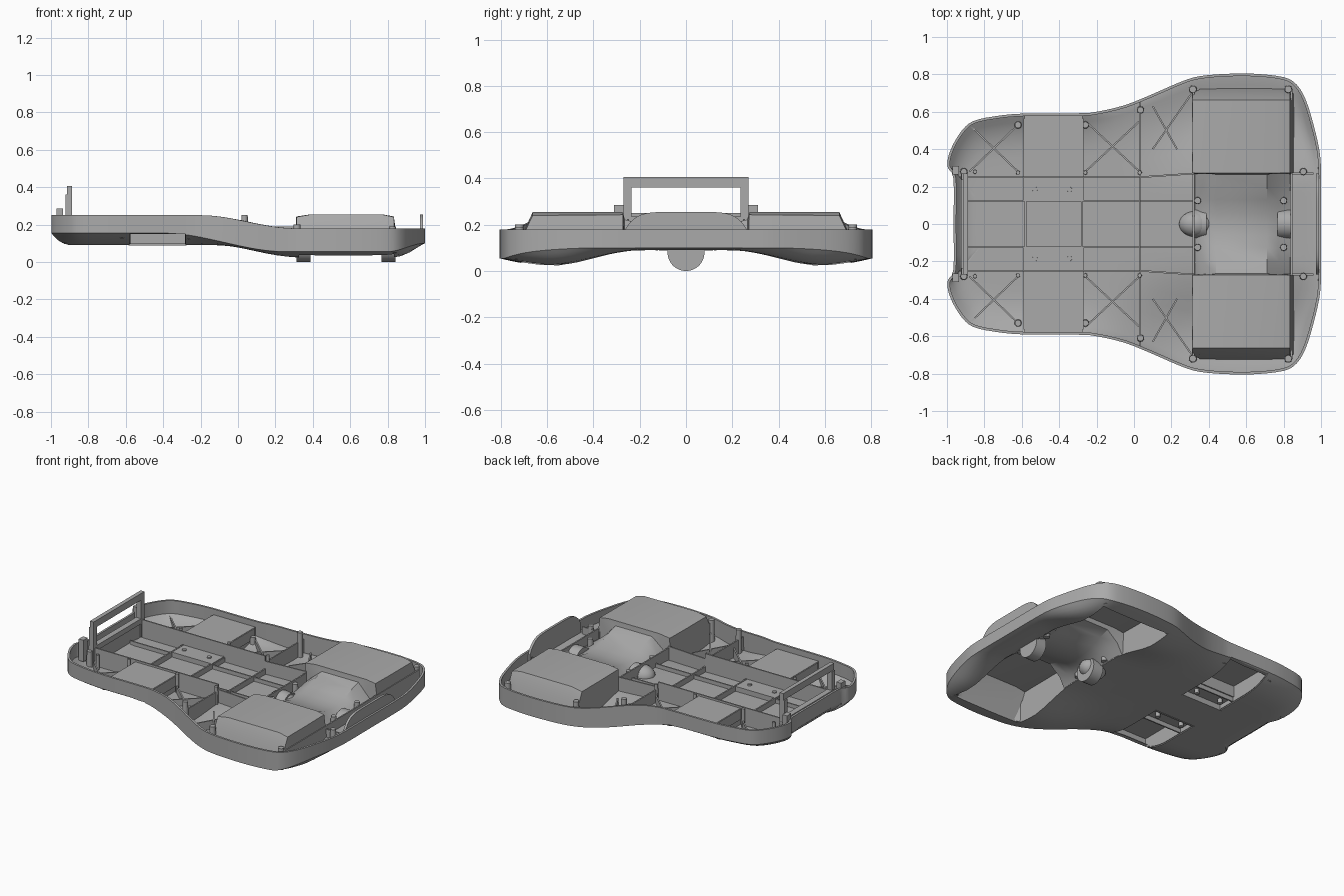
import bpy, bmesh, math
from mathutils import Matrix, Vector

old = bpy.data.objects.get("Cube")
if old:
    bpy.data.objects.remove(old, do_unlink=True)

grey = bpy.data.materials.new("moulded grey")
grey.use_nodes = True
grey.diffuse_color = (0.4, 0.4, 0.4, 1)
grey.node_tree.nodes["Principled BSDF"].inputs["Base Color"].default_value = (0.4, 0.4, 0.4, 1)

# Half outline of the tray, from its narrow end to its wide end
HALF = [(-.965, 0), (-.965, .24), (-.995, .3), (-.995, .35), (-.97, .42), (-.92, .5), (-.86, .55),
        (-.75, .575), (-.6, .59), (-.3, .592), (-.2, .6), (-.05, .635), (.1, .695),
        (.25, .76), (.35, .79), (.5, .803), (.65, .803), (.8, .785), (.87, .745),
        (.92, .66), (.96, .53), (.99, .4), (1, .28), (1, 0)]


def smooth(v, a, b):
    s = min(1, max(0, (v - a) / (b - a)))
    return s * s * (3 - 2 * s)


def rim_z(x):
    return .25 - .07 * smooth(x, -.2, .3)


def chine_z(x):
    return .155 - .1 * smooth(x, -.4, .25) + .045 * smooth(x, .8, 1)


def skin_z(x, y, t):
    base = .09 - .07 * smooth(x, -.15, .33) * smooth(abs(y), .2, .6)
    e = 1 - (max(0, t - .6) / .4) ** 2.5
    return chine_z(x) + (base - chine_z(x)) * e


def half_width(x):
    for (xa, ya), (xb, yb) in zip(HALF, HALF[1:]):
        if xa <= x <= xb and xb > xa:
            return ya + (yb - ya) * (x - xa) / (xb - xa)
    return .4


def floor_z(x, y):
    t = max(abs(y) / half_width(x), (abs(x) - .7) / .3)
    return skin_z(x, y, min(1, t))


def finish(name, bm, thick=0, offset=0, angle=30):
    mesh = bpy.data.meshes.new(name)
    bm.to_mesh(mesh)
    bm.free()
    mesh.materials.append(grey)
    ob = bpy.data.objects.new(name, mesh)
    bpy.context.collection.objects.link(ob)
    bpy.ops.object.select_all(action='DESELECT')
    ob.select_set(True)
    bpy.context.view_layer.objects.active = ob
    if thick:
        mod = ob.modifiers.new("thickness", 'SOLIDIFY')
        mod.thickness, mod.offset = thick, offset
        bpy.ops.object.modifier_apply(modifier=mod.name)
    if angle:
        bpy.ops.object.shade_smooth_by_angle(angle=math.radians(angle))
    return ob


def add_box(bm, x0, x1, y0, y1, z0, z1):
    mid = Vector((x0 + x1, y0 + y1, z0 + z1)) / 2
    m = Matrix.Translation(mid) @ Matrix.Diagonal((x1 - x0, y1 - y0, z1 - z0, 1))
    bmesh.ops.create_cube(bm, size=1, matrix=m)


def loft(bm, rows, closed=False):
    grid = [[bm.verts.new(p) for p in row] for row in rows]
    n = len(grid[0])
    for a, b in zip(grid, grid[1:]):
        for i in range(n if closed else n - 1):
            j = (i + 1) % n
            bm.faces.new((a[i], a[j], b[j], b[i]))


# Outer shell: smooth closed outline, wall, then floor rings closing on a centre line
loop = HALF + [(x, -y) for x, y in HALF[-2:0:-1]]
ring = []
for i in range(len(loop)):
    p0, p1, p2, p3 = [Vector(loop[(i + k) % len(loop)]) for k in (-1, 0, 1, 2)]
    for s in (0, 1 / 3, 2 / 3):
        p = p1 + .5 * s * (p2 - p0 + s * (2 * p0 - 5 * p1 + 4 * p2 - p3 + s * (3 * p1 - p0 - 3 * p2 + p3)))
        ring.append(p)
rows = [[(p.x, p.y, rim_z(p.x)) for p in ring]]
for t in (1, .97, .93, .88, .8, .7, .6, .5, .4, .3, .2, 0):
    row = []
    for p in ring:
        cx = max(-.7, min(.7, p.x))
        x, y = cx + (p.x - cx) * t, p.y * t
        row.append((x, y, skin_z(x, y, t)))
    rows.append(row)
bm = bmesh.new()
loft(bm, rows, closed=True)
bmesh.ops.remove_doubles(bm, verts=bm.verts, dist=.0002)
shell = finish("tray_shell", bm, .014, -1, 0)

# Openings under the wheel wells and the two side pockets
bm = bmesh.new()
add_box(bm, .325, .835, -.71, .71, -.1, .15)
for s in (-1, 1):
    add_box(bm, -.58, -.28, min(s * .13, s * .8), max(s * .13, s * .8), -.1, .15)
cutter = finish("opening_cutter", bm, angle=0)
cutter.hide_render = True
mod = shell.modifiers.new("openings", 'BOOLEAN')
mod.operation, mod.solver, mod.object = 'DIFFERENCE', 'EXACT', cutter
bpy.ops.object.select_all(action='DESELECT')
shell.select_set(True)
bpy.context.view_layer.objects.active = shell
bpy.ops.object.modifier_apply(modifier=mod.name)
bpy.data.objects.remove(cutter, do_unlink=True)
bpy.ops.object.shade_smooth_by_angle(angle=math.radians(30))

# Wheel well: two raised boxes joined by a low waisted saddle
BOX = [(.315, 0), (.315, .94), (.39, 1), (.77, 1), (.83, .94), (.85, 0)]
SADDLE = [(.325, 0), (.36, .5), (.44, 1), (.71, 1), (.77, .5), (.84, 0)]
END = [(.36, 0), (.36, 0), (.4, 0), (.77, 0), (.8, 0), (.8, 0)]


def well_row(y, prof, top):
    row = []
    for x, h in prof:
        low = floor_z(x, y) + .004
        row.append((x, y, low + (top - low) * h))
    return row


half = [(.72, END, .1), (.695, BOX, .17), (.66, BOX, .25), (.45, BOX, .25), (.275, BOX, .25),
        (.27, SADDLE, .22), (.2, SADDLE, .2), (.13, SADDLE, .17), (.06, SADDLE, .15)]
stations = half + [(0, SADDLE, .145)] + [(-y, p, z) for y, p, z in reversed(half)]
bm = bmesh.new()
loft(bm, [well_row(*s) for s in stations])
bmesh.ops.remove_doubles(bm, verts=bm.verts, dist=.0002)
bmesh.ops.recalc_face_normals(bm, faces=bm.faces)
finish("wheel_well", bm, .01)


# Ribs are thin sheets whose lower edge follows the floor
def rib(bm, a, b, top, n=12):
    low, high = [], []
    for i in range(n + 1):
        x, y = Vector(a).lerp(Vector(b), i / n)
        z = floor_z(x, y) + .006
        low.append((x, y, z))
        high.append((x, y, max(z + .004, top(x, y) if callable(top) else top)))
    loft(bm, [low, high])


bm = bmesh.new()
for s in (-1, 1):
    rib(bm, (-.93, s * .25), (.03, s * .25), .225)
    rib(bm, (.03, s * .25), (.32, s * .27), .19)
    rib(bm, (-.89, s * .125), (.32, s * .125), .13)
    rib(bm, (.83, s * .27), (.96, s * .27), .15)
    for x, top in ((-.58, .2), (-.28, .2), (.03, .185)):
        rib(bm, (x, s * .25), (x, s * (half_width(x) - .01)), top)
    for x0, x1, y1 in ((-.88, -.62, .53), (-.26, .03, .55)):
        rib(bm, (x0, s * .28), (x1, s * y1), .15)
        rib(bm, (x0, s * y1), (x1, s * .28), .15)
    rib(bm, (.1, s * .63), (.23, s * .4), .12)
    rib(bm, (.1, s * .4), (.31, s * .7), .12)
for x in (-.58, -.28, .03):
    rib(bm, (x, -.25), (x, .25), .14)
rib(bm, (-.9, -.27), (-.9, .27), .2)
rib(bm, (.318, -.73), (.318, .73), .18)
rib(bm, (.842, -.72), (.842, .72), .17)
finish("stiffening_ribs", bm, .009, angle=0)

# Curved lip standing at the wide end
bm = bmesh.new()
rib(bm, (.98, -.27), (.98, .27), lambda x, y: .165 + .09 * (1 - abs(y / .271) ** 6), 36)
finish("end_lip", bm, .016)

# Side pockets: high deck, step and low screw shelf
bm = bmesh.new()
for s in (-1, 1):
    for y0, y1, z0, z1 in ((.25, .577, .2, .212), (.25, .262, .125, .21),
                           (.12, .262, .125, .137), (.12, .132, .088, .135)):
        add_box(bm, -.585, -.275, min(s * y0, s * y1), max(s * y0, s * y1), z0, z1)
    for x0 in (-.59, -.28):
        add_box(bm, x0, x0 + .01, min(s * .12, s * .25), max(s * .12, s * .25), .09, .135)
        add_box(bm, x0, x0 + .01, min(s * .25, s * .565), max(s * .25, s * .565), .14, .21)
finish("side_pockets", bm, angle=0)

# Screw bosses and posts: position, radius and height
BOSSES = [(-.62, .53, .02, .17), (-.26, .53, .02, .17), (-.91, .28, .02, .21), (-.85, .28, .012, .2),
          (-.62, .275, .012, .23), (-.26, .275, .012, .23), (.03, .275, .012, .22),
          (.035, .61, .02, .25), (.315, .72, .022, .2), (.825, .72, .022, .19), (.905, .28, .02, .17),
          (.34, .125, .02, .17), (.8, .125, .02, .17), (-.53, .185, .016, .145), (-.345, .185, .016, .145)]
bm = bmesh.new()
for x, y, r, top in BOSSES:
    for s in (-1, 1):
        low = floor_z(x, y) + .005
        m = Matrix.Translation((x, s * y, (low + top) / 2))
        bmesh.ops.create_cone(bm, cap_ends=True, segments=16, radius1=r, radius2=r * .85, depth=top - low, matrix=m)
finish("screw_bosses", bm)

# Axle bearings below the floor with domes above
bm = bmesh.new()
for x in (.35, .805):
    m = Matrix.Translation((x, 0, .08)) @ Matrix.Rotation(math.pi / 2, 4, 'Y')
    bmesh.ops.create_cone(bm, cap_ends=True, segments=32, radius1=.08, radius2=.08, depth=.075, matrix=m)
m = Matrix.Translation((.33, 0, .1)) @ Matrix.Diagonal((.09, .07, .065, 1))
bmesh.ops.create_uvsphere(bm, u_segments=24, v_segments=12, radius=1, matrix=m)
finish("axle_bearings", bm)

# Upright handle frame with its side brackets
bm = bmesh.new()
add_box(bm, -.915, -.887, -.27, .27, .36, .405)
add_box(bm, -.925, -.887, -.27, .27, .2, .235)
for s in (-1, 1):
    add_box(bm, -.922, -.887, min(s * .235, s * .27), max(s * .235, s * .27), .11, .36)
    add_box(bm, -.97, -.935, min(s * .265, s * .31), max(s * .265, s * .31), .14, .285)
finish("handle_frame", bm, angle=0)
